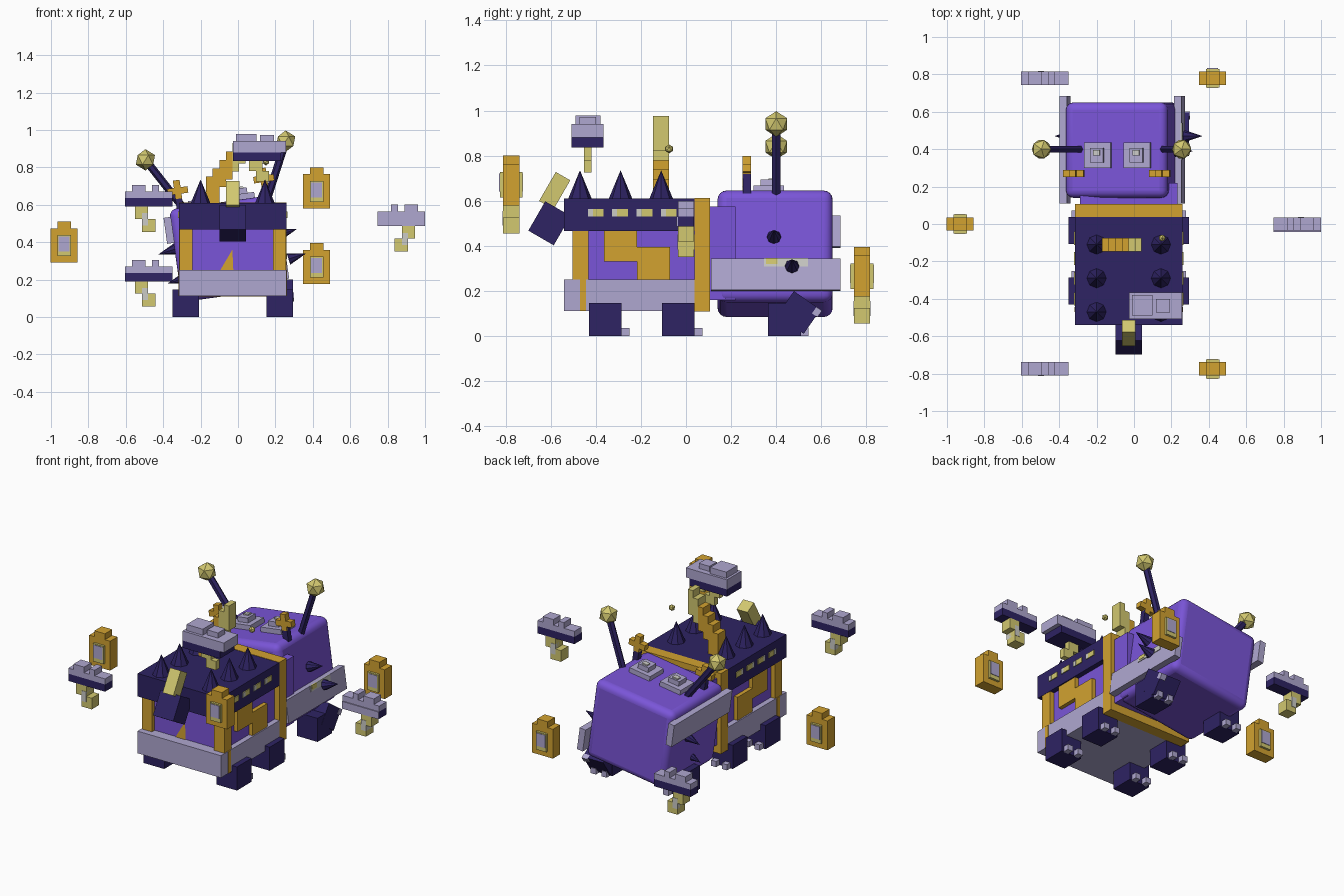
import bpy, bmesh, math
from mathutils import Matrix, Vector

if "Cube" in bpy.data.objects:
    bpy.data.objects.remove(bpy.data.objects["Cube"])


def material(name, hex_code):
    def linear(v):
        return v / 12.92 if v <= 0.04045 else ((v + 0.055) / 1.055) ** 2.4
    rgba = [linear(int(hex_code[i:i + 2], 16) / 255) for i in (0, 2, 4)] + [1]
    m = bpy.data.materials.new(name)
    m.use_nodes = True
    m.diffuse_color = rgba
    m.node_tree.nodes["Principled BSDF"].inputs["Base Color"].default_value = rgba
    return m


PURPLE = material("purple", "7A55D8")
NAVY = material("navy", "2E2363")
LAVENDER = material("lavender", "AFA7D0")
GOLD = material("gold", "D2A230")
YELLOW = material("pale yellow", "D2C870")
PALE = material("pale grey", "CBCBC6")


def add(name, bm, mat, matrix=Matrix()):
    mesh = bpy.data.meshes.new(name)
    bmesh.ops.recalc_face_normals(bm, faces=bm.faces)
    bm.to_mesh(mesh)
    bm.free()
    mesh.materials.append(mat)
    ob = bpy.data.objects.new(name, mesh)
    ob.matrix_world = matrix
    bpy.context.collection.objects.link(ob)
    return ob


def box(name, mat, x, y, z, matrix=Matrix()):
    """Box from (low, high) ranges."""
    bm = bmesh.new()
    size = Matrix.Diagonal((x[1] - x[0], y[1] - y[0], z[1] - z[0], 1))
    mid = Matrix.Translation([(a + b) / 2 for a, b in (x, y, z)])
    bmesh.ops.create_cube(bm, size=1, matrix=mid @ size)
    return add(name, bm, mat, matrix)


def rod(name, mat, start, end, r1, r2, sides=8):
    """Cone or cylinder between two points."""
    a, b = Vector(start), Vector(end)
    turn = (b - a).to_track_quat('Z', 'Y').to_matrix().to_4x4()
    bm = bmesh.new()
    bmesh.ops.create_cone(bm, cap_ends=True, segments=sides, radius1=r1, radius2=r2,
                          depth=(b - a).length, matrix=Matrix.Translation((a + b) / 2) @ turn)
    return add(name, bm, mat)


def ball(name, mat, at, r):
    bm = bmesh.new()
    bmesh.ops.create_icosphere(bm, subdivisions=1, radius=r, matrix=Matrix.Translation(at))
    return add(name, bm, mat)


CX = -0.028          # centre line of the body


def side(s, a, b):
    """Range between two distances from the centre line on side s."""
    return tuple(sorted((CX + s * a, CX + s * b)))


# Body
box("body_core", PURPLE, side(1, -0.255, 0.255), (-0.475, 0.05), (0.2, 0.5))
box("lower_band", LAVENDER, side(1, -0.288, 0.288), (-0.54, 0.037), (0.112, 0.25))
box("roof", NAVY, side(1, -0.287, 0.287), (-0.54, 0.037), (0.467, 0.61))
box("front_ring", GOLD, side(1, -0.288, 0.288), (0.037, 0.107), (0.11, 0.612))
box("neck", PURPLE, side(1, -0.26, 0.26), (0.1, 0.22), (0.16, 0.575))
for s in (-1, 1):
    box("corner_post", GOLD, side(s, 0.215, 0.285), (-0.502, -0.432), (0.25, 0.467))
    box("band_strip", GOLD, side(s, 0.285, 0.291), (-0.47, -0.443), (0.112, 0.25))
    box("side_pattern_upper", GOLD, side(s, 0.25, 0.28), (-0.364, -0.218), (0.33, 0.467))
    box("side_pattern_lower", GOLD, side(s, 0.25, 0.28), (-0.218, -0.07), (0.25, 0.395))
    for i in range(4):
        y = -0.435 + i * 0.108
        box("roof_light", YELLOW, side(s, 0.285, 0.292), (y, y + 0.07), (0.53, 0.563))
        box("roof_light_end", PALE, side(s, 0.285, 0.293), (y, y + 0.022), (0.53, 0.563))
    # Legs with toes
    for y in (-0.43, -0.107, 0.364):
        box("leg", NAVY, side(s, 0.18, 0.322), (y, y + 0.145), (0, 0.147))
        for a in (0.195, 0.27):
            box("toe", LAVENDER, side(s, a, a + 0.036), (y + 0.14, y + 0.18), (0, 0.035))
    # Roof spikes
    for y in (-0.47, -0.29, -0.11):
        x = CX + s * 0.172
        rod("roof_spike", NAVY, (x, y, 0.6), (x, y, 0.735), 0.056, 0)

# Triangular gold mark on the rear wall
bm = bmesh.new()
lower = [bm.verts.new(p) for p in ((-0.095, -0.48, 0.25), (-0.025, -0.48, 0.25), (-0.03, -0.48, 0.36))]
bm.faces.new(lower)
add("wall_mark", bm, GOLD)

# Tilted tail
for name, mat, y, z, w, d, h in (("tail_base", NAVY, -0.605, 0.5, 0.07, 0.065, 0.075),
                                 ("tail_tip", YELLOW, -0.582, 0.645, 0.037, 0.037, 0.074)):
    tilt = Matrix.Translation((CX, y, z)) @ Matrix.Rotation(math.radians(-30), 4, 'X')
    box(name, mat, (-w, w), (-d, d), (-h, h), tilt)

# Stepped crest over the roof
for i in range(6):
    x = -0.17 + 0.035 * i
    box("crest_step", YELLOW if i > 3 else GOLD, (x, x + 0.035), (-0.147, -0.075),
        (0.61 + 0.042 * i, 0.75 + 0.045 * i))
box("crest_foot", GOLD, (-0.17, -0.1), (-0.147, -0.075), (0.6, 0.68))
ball("spark", YELLOW, (0.15, -0.075, 0.83), 0.02)

# Head, rolled to one side
HEAD = Matrix.Translation((-0.062, 0.395, 0.365)) @ Matrix.Rotation(math.radians(-8), 4, 'Y')
head = box("head", PURPLE, (-0.275, 0.275), (-0.255, 0.255), (-0.25, 0.25), HEAD)
bevel = head.modifiers.new("rounding", 'BEVEL')
bevel.width, bevel.segments = 0.04, 4
bpy.context.view_layer.objects.active = head
head.select_set(True)
bpy.ops.object.shade_smooth_by_angle(angle=math.radians(40))
head.select_set(False)

box("cheek_plate_left", LAVENDER, (0.27, 0.31), (-0.285, 0.29), (-0.205, -0.065), HEAD)
box("cheek_plate_right", LAVENDER, (-0.31, -0.27), (-0.285, 0.29), (0.07, 0.21), HEAD)
box("cheek_patch", PALE, (0.306, 0.314), (-0.05, 0.145), (-0.1, -0.064), HEAD)
box("cheek_patch_mark", YELLOW, (0.308, 0.316), (-0.04, 0.01), (-0.09, -0.064), HEAD)

# Eyes and crossed horns on top of the head
for x in (-0.096, 0.117):
    box("eye_base", LAVENDER, (x - 0.072, x + 0.072), (-0.095, 0.04), (0.24, 0.28), HEAD)
    box("eye_step", LAVENDER, (x - 0.036, x + 0.036), (-0.065, 0.01), (0.28, 0.31), HEAD)
    box("pupil", PALE, (x - 0.018, x + 0.018), (-0.03, 0.0), (0.31, 0.318), HEAD)
for x in (-0.215, 0.25):
    box("horn_stem", NAVY, (x - 0.018, x + 0.018), (-0.142, -0.108), (0.2, 0.32), HEAD)
    box("horn_bar", GOLD, (x - 0.055, x + 0.055), (-0.144, -0.106), (0.325, 0.36), HEAD)
    box("horn_upright", GOLD, (x - 0.018, x + 0.018), (-0.144, -0.106), (0.3, 0.4), HEAD)

# Antennae
for start, end in (((0.14, 0.4, 0.58), (0.255, 0.4, 0.94)), ((-0.29, 0.4, 0.58), (-0.495, 0.4, 0.84))):
    rod("antenna", NAVY, start, end, 0.021, 0.021, 6)
    ball("antenna_tip", YELLOW, end, 0.057)

# Cheek spikes
for x, y, z, s in ((0.22, 0.39, 0.44, 1), (0.27, 0.47, 0.31, 1),
                   (-0.33, 0.47, 0.365, -1), (-0.28, 0.39, 0.21, -1)):
    rod("cheek_spike", NAVY, (x, y, z), (x + 0.095 * s, y, z + 0.03 * s), 0.032, 0)

# Tilted foot under the cheek
foot = Matrix.Translation((0.225, 0.5, 0.105)) @ Matrix.Rotation(math.radians(-35), 4, 'X')
box("side_foot", NAVY, (-0.07, 0.07), (-0.072, 0.072), (-0.065, 0.065), foot)
box("side_toe", LAVENDER, (0.035, 0.074), (0.05, 0.08), (0.03, 0.065), foot)


# Floating clouds with a hooked drop
def cloud(x, y, top, flip=1):
    def span(a, b):
        return tuple(sorted((x + flip * a, x + flip * b)))
    deep = (y - 0.036, y + 0.036)
    box("cloud_base", NAVY, span(-0.127, 0.127), deep, (top - 0.115, top - 0.07))
    box("cloud_body", LAVENDER, span(-0.127, 0.127), deep, (top - 0.07, top - 0.035))
    box("cloud_bump_wide", LAVENDER, span(-0.09, -0.018), deep, (top - 0.035, top))
    box("cloud_bump_small", LAVENDER, span(0.018, 0.055), deep, (top - 0.035, top))
    box("drop_upper", YELLOW, span(-0.073, -0.003), deep, (top - 0.18, top - 0.115))
    box("drop_lower", YELLOW, span(-0.036, 0.035), deep, (top - 0.25, top - 0.18))
    box("drop_shine", PALE, span(-0.036, -0.003), (y - 0.038, y + 0.038), (top - 0.215, top - 0.15))


cloud(-0.477, -0.775, 0.705)
cloud(-0.477, 0.78, 0.305)
cloud(0.873, 0, 0.6, -1)
box("cloud_face", LAVENDER, (0.746, 1.0), (-0.042, -0.036), (0.485, 0.53))


# Floating lanterns with a framed window front and back
def lantern(x, y, top):
    box("lantern_body", GOLD, (x - 0.072, x + 0.072), (y - 0.036, y + 0.036), (top - 0.22, top - 0.037))
    box("lantern_cap", GOLD, (x - 0.036, x + 0.036), (y - 0.036, y + 0.036), (top - 0.037, top))
    box("lantern_frame", YELLOW, (x - 0.036, x + 0.036), (y - 0.05, y + 0.05), (top - 0.185, top - 0.073))
    box("lantern_window", LAVENDER, (x - 0.03, x + 0.03), (y - 0.053, y + 0.053), (top - 0.16, top - 0.08))


lantern(0.42, -0.775, 0.8)
lantern(0.42, 0.78, 0.395)
lantern(-0.93, 0, 0.51)

# Large cloud above the roof
box("big_cloud_base", NAVY, (-0.027, 0.23), (-0.507, -0.365), (0.835, 0.88))
box("big_cloud_body", LAVENDER, (-0.027, 0.257), (-0.507, -0.365), (0.88, 0.94))
box("big_cloud_bump_wide", LAVENDER, (-0.012, 0.1), (-0.49, -0.38), (0.94, 0.978))
box("big_cloud_bump_small", LAVENDER, (0.118, 0.192), (-0.472, -0.4), (0.94, 0.972))
box("big_drop_upper", YELLOW, (0.06, 0.13), (-0.453, -0.418), (0.78, 0.835))
box("big_drop_lower", YELLOW, (0.095, 0.165), (-0.453, -0.418), (0.725, 0.78))
